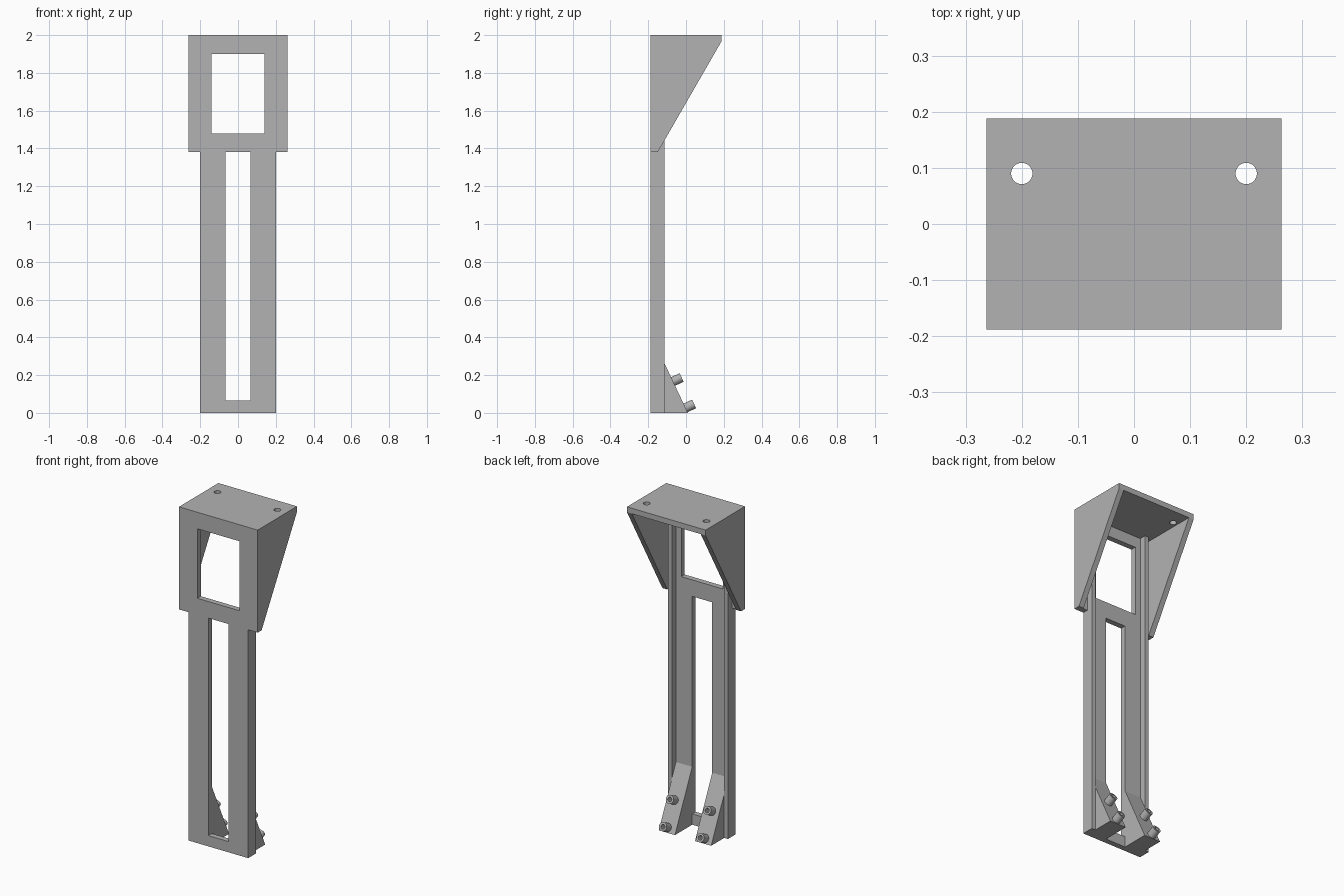
import bpy, bmesh
from mathutils import Vector

if "Cube" in bpy.data.objects:
    bpy.data.objects.remove(bpy.data.objects["Cube"])

grey = bpy.data.materials.new("plain grey")
grey.use_nodes = True
grey.diffuse_color = (0.45, 0.45, 0.45, 1)
grey.node_tree.nodes["Principled BSDF"].inputs["Base Color"].default_value = grey.diffuse_color

FRONT, BACK, WALL = -0.188, 0.188, 0.033
INNER = FRONT + WALL          # rear face of the front panel
TOP, WIDE, NARROW = 2.0, 0.263, 0.2
UNDER = TOP - WALL            # underside of the top plate
STEP = 1.38                   # bottom of the wide head


def finish(name, bm):
    bmesh.ops.recalc_face_normals(bm, faces=bm.faces)
    mesh = bpy.data.meshes.new(name)
    bm.to_mesh(mesh)
    bm.free()
    mesh.materials.append(grey)
    obj = bpy.data.objects.new(name, mesh)
    bpy.context.collection.objects.link(obj)
    return obj


def prism(name, corners, offset):
    """Flat outline swept along an offset."""
    bm = bmesh.new()
    face = bm.faces.new([bm.verts.new(c) for c in corners])
    swept = bmesh.ops.extrude_face_region(bm, geom=[face], use_keep_orig=True)
    moved = [v for v in swept["geom"] if isinstance(v, bmesh.types.BMVert)]
    bmesh.ops.translate(bm, verts=moved, vec=offset)
    return finish(name, bm)


def box(name, x0, x1, y0, y1, z0, z1):
    outline = [(x0, y0, z0), (x1, y0, z0), (x1, y1, z0), (x0, y1, z0)]
    return prism(name, outline, (0, 0, z1 - z0))


def side_profile(name, points, x0, x1):
    return prism(name, [(x0, y, z) for y, z in points], (x1 - x0, 0, 0))


def rod(name, start, end, radius, sides=24):
    start, end = Vector(start), Vector(end)
    axis = end - start
    bm = bmesh.new()
    bmesh.ops.create_cone(bm, cap_ends=True, segments=sides, radius1=radius,
                          radius2=radius, depth=axis.length)
    turn = axis.to_track_quat('Z', 'Y').to_matrix().to_4x4()
    bmesh.ops.transform(bm, matrix=turn, verts=bm.verts)
    bmesh.ops.translate(bm, vec=(start + end) / 2, verts=bm.verts)
    return finish(name, bm)


def cut(obj, cutter):
    cutter.hide_render = True
    mod = obj.modifiers.new("opening", 'BOOLEAN')
    mod.operation, mod.solver, mod.object = 'DIFFERENCE', 'EXACT', cutter
    bpy.context.view_layer.objects.active = obj
    bpy.ops.object.modifier_apply(modifier=mod.name)
    bpy.data.objects.remove(cutter)


def smooth(obj):
    bpy.ops.object.select_all(action='DESELECT')
    obj.select_set(True)
    bpy.context.view_layer.objects.active = obj
    bpy.ops.object.shade_smooth_by_angle()


# Front panel: narrow leg with a wide head, slot and window
half = [(NARROW, 0), (NARROW, STEP), (WIDE, STEP), (WIDE, UNDER)]
outline = half + [(-x, z) for x, z in reversed(half)]
panel = prism("front_panel", [(x, FRONT, z) for x, z in outline], (0, WALL, 0))
cut(panel, box("slot_cutter", -0.067, 0.067, -0.3, 0, 0.065, STEP))
cut(panel, box("window_cutter", -0.14, 0.14, -0.3, 0, 1.48, 1.9))

# Top plate with two screw holes
plate = box("top_plate", -WIDE, WIDE, FRONT, BACK, UNDER, TOP)
for x in (-0.2, 0.2):
    cut(plate, rod("hole_cutter", (x, 0.09, 1.9), (x, 0.09, 2.1), 0.019, 32))

# Wedge foot slope and its outward direction
TOE, CREST = Vector((0.01, 0)), Vector((INNER, 0.35))
slope = CREST - TOE
out = Vector((0, slope.y, -slope.x)).normalized()

for side, s in (("left", 1), ("right", -1)):
    # Gusset under the top plate
    side_profile(side + "_gusset",
                 [(INNER, STEP), (-0.15, STEP), (BACK, UNDER), (INNER, UNDER)],
                 s * (WIDE - WALL), s * WIDE)
    # Stiffening rib along the full height
    box(side + "_rib", s * 0.175, s * NARROW, INNER, -0.115, 0, UNDER)
    # Sloped foot
    side_profile(side + "_foot", [(INNER, 0), TOE, CREST], s * 0.067, s * 0.175)
    # Hollow pegs standing square to the slope
    for level, t in (("lower", 0.075), ("upper", 0.475)):
        p = TOE + slope * t
        base = Vector((s * 0.125, p.x, p.y))
        tip = base + out * 0.05
        peg = rod(f"{side}_{level}_peg", base - out * 0.005, tip, 0.025)
        cut(peg, rod("bore_cutter", base + out * 0.002, tip + out * 0.02, 0.013))
        smooth(peg)
